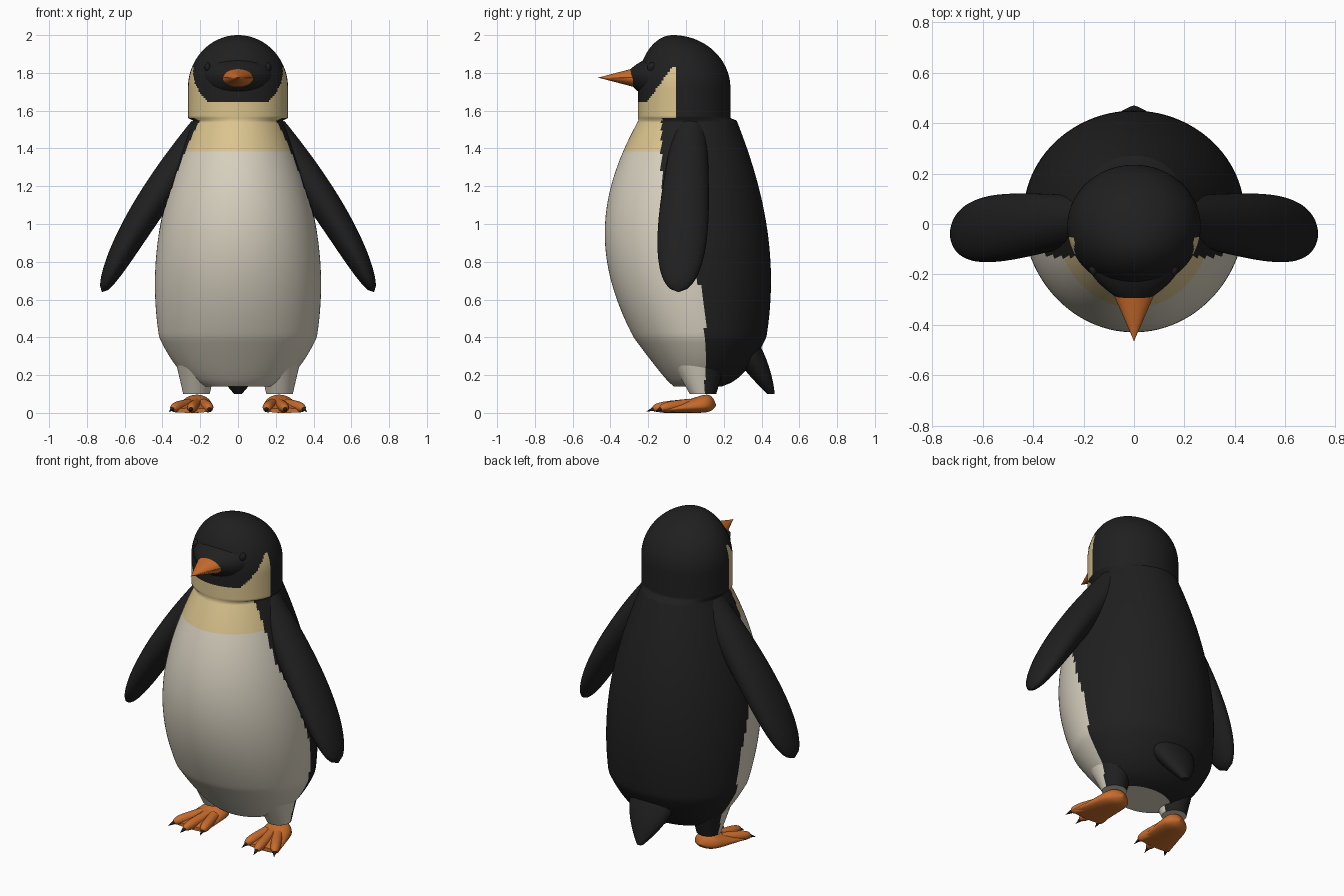
import bpy, bmesh
from math import cos, sin, sqrt, pi, tau
from mathutils import Vector

if "Cube" in bpy.data.objects:
    bpy.data.objects.remove(bpy.data.objects["Cube"])


def material(name, red, green, blue):
    colour = (red, green, blue, 1)
    made = bpy.data.materials.new(name)
    made.use_nodes = True
    made.diffuse_color = colour
    shader = next(n for n in made.node_tree.nodes if n.type == 'BSDF_PRINCIPLED')
    shader.inputs["Base Color"].default_value = colour
    shader.inputs["Roughness"].default_value = 0.7
    return made


black = material("black feathers", 0.014, 0.014, 0.014)
cream = material("cream belly", 0.68, 0.63, 0.52)
yellow = material("yellow neck", 0.7, 0.55, 0.27)
orange = material("orange skin", 0.58, 0.15, 0.025)
dark = material("dark mouth", 0.12, 0.03, 0.01)

side_axis, depth_axis, up_axis = Vector((1, 0, 0)), Vector((0, 1, 0)), Vector((0, 0, 1))


def loft(name, section, u, v, materials, paint=None, sides=32, steps=24, mirror=False):
    """Skin over ovals; section(t) gives centre, radius along u, radii along -v and +v."""
    bm = bmesh.new()
    rings = []
    for step in range(steps + 1):
        centre, wide, low, high = section(step / steps)
        ring = []
        for k in range(sides):
            angle = tau * (k + 0.5) / sides
            reach = high if sin(angle) > 0 else low
            offset = u * max(wide, 0.001) * cos(angle) + v * max(reach, 0.001) * sin(angle)
            ring.append(bm.verts.new(Vector(centre) + offset))
        rings.append(ring)
    for lower, upper in zip(rings, rings[1:]):
        for k in range(sides):
            bm.faces.new((lower[k - 1], lower[k], upper[k], upper[k - 1]))
    bm.faces.new(rings[0])
    bm.faces.new(rings[-1])
    bmesh.ops.recalc_face_normals(bm, faces=bm.faces[:])
    for face in bm.faces:
        face.smooth = len(face.verts) == 4
        if paint:
            face.material_index = paint(face.calc_center_median())
    mesh = bpy.data.meshes.new(name)
    bm.to_mesh(mesh)
    bm.free()
    for each in materials:
        mesh.materials.append(each)
    part = bpy.data.objects.new(name, mesh)
    bpy.context.collection.objects.link(part)
    if mirror:
        part.modifiers.new("mirror", 'MIRROR').use_mirror_merge = False


# Plumage rule: cream belly, yellow throat and cheeks, black elsewhere
neck_height = 1.56


def plumage(point):
    if point.z < neck_height:
        edge = max(-0.13, min(0.1, 0.1 - 0.38 * (point.z - 0.6)))
    else:
        edge = -0.05
    if point.y > edge:
        return 0
    if point.z < 1.39:
        return 1
    chin = max(1.64, 1.64 + 1.4 * (point.y + 0.21))
    return 2 if point.z < min(chin, 1.83) else 0


# Body and head in one skin: an egg-shaped torso under a domed head
def body_section(t):
    z = 0.14 + 1.86 * sin(t * pi / 2)
    if z < neck_height:
        rounding = min(1, (z - 0.13) / 0.27) ** 0.2
        wide = 0.44 * cos(1.15 * (z - 0.68)) * rounding
        front = -0.43 * cos(1.58 * (z - 0.95)) * rounding
        back = 0.45 * cos(1.1 * (z - 0.7)) * rounding
        middle = (front + back) / 2
        return (0, middle, z), wide, middle - front, back - middle
    dome = sqrt(max(0, 1 - max(0, (z - 1.72) / 0.28) ** 2))
    depth = 0.245 * dome
    return (0, 0.06 * dome - 0.07, z), 0.265 * dome, depth, depth


loft("body", body_section, side_axis, depth_axis, [black, cream, yellow], plumage,
     sides=128, steps=150)


# Black face narrowing towards the beak
def face_section(t):
    taper = 1 - t ** 2.5
    return (0, -0.08 - 0.25 * t, 1.785), 0.2 * taper, 0.14 * taper, 0.11 * taper


loft("face", face_section, side_axis, up_axis, [black])


# Beak: upper and lower halves with a thin dark gape between them
def beak_half(name, colour, lower, upper):
    def section(t):
        wide = 0.09 * (1 - t)
        return (0, -0.26 - 0.205 * t, 1.775), wide, wide * lower, wide * upper

    loft(name, section, side_axis, up_axis, [colour])


beak_half("upper_beak", orange, 0, 0.6)
beak_half("lower_beak", orange, 0.6, 0)
beak_half("mouth_line", dark, 0.05, 0.05)


# Small dark eyes
def eye_section(t):
    radius = 0.025 * sin(pi * t)
    return (0.14 + 0.04 * t, -0.18, 1.83), radius, radius, radius


loft("eyes", eye_section, depth_axis, up_axis, [black], steps=12, mirror=True)


# Flippers: flat ovals sweeping out and down from the shoulder
def flipper_section(t):
    rounding = sqrt(1 - t ** 3)
    centre = (0.17 + 0.7 * t - 0.15 * t * t, 0.02 - 0.06 * t, 1.5 - 0.86 * t)
    breadth = (0.09 + 0.1 * t) * rounding
    return centre, 0.09 * rounding, breadth, breadth


loft("flippers", flipper_section, Vector((0.85, 0, 0.5)), depth_axis, [black],
     steps=40, mirror=True)


# Short feathered legs
def leg_section(t):
    depth = 0.2 - 0.13 * t
    return (0.22, 0.05 + 0.04 * t, 0.4 - 0.3 * t), 0.14 - 0.07 * t, depth, depth


loft("legs", leg_section, side_axis, depth_axis, [black, cream], plumage, sides=64, mirror=True)


# Tail wedge
def tail_section(t):
    depth = 0.09 - 0.07 * t * t
    return (0, 0.28 + 0.17 * t, 0.4 - 0.3 * t), 0.16 - 0.14 * t * t, depth, depth


loft("tail", tail_section, side_axis, depth_axis, [black])


# Feet: flat-soled web, rounded at the heel and high at the ankle
def foot_section(t):
    heel = 1 - (1 - t) ** 12
    z = 0.04 - 0.025 * t
    return ((0.21 + 0.04 * t, 0.16 - 0.28 * t, z),
            (0.08 + 0.03 * t) * heel, z * heel, (0.08 - 0.07 * t) * heel)


loft("feet", foot_section, side_axis, up_axis, [orange], mirror=True)


# Three splayed toes per foot, each with a black claw
def add_toe(label, spread):
    base = Vector((0.22 + 0.04 * spread, 0.02, 0.045))
    end = Vector((0.25 + 0.1 * spread, 0.04 * abs(spread) - 0.18, 0.025))
    ahead = (end - base).normalized()
    across = ahead.cross(up_axis).normalized()

    def toe_section(t):
        radius = 0.03 * sqrt(1 - t ** 6)
        return base.lerp(end, t), radius, radius, radius

    def claw_section(t):
        radius = 0.016 * (1 - t)
        return end + ahead * (0.05 * t - 0.02) - up_axis * 0.015 * t, radius, radius, radius

    loft(label + "_toes", toe_section, across, up_axis, [orange], mirror=True)
    loft(label + "_claws", claw_section, across, up_axis, [black], steps=6, mirror=True)


for label, spread in (("inner", -1), ("middle", 0), ("outer", 1)):
    add_toe(label, spread)
